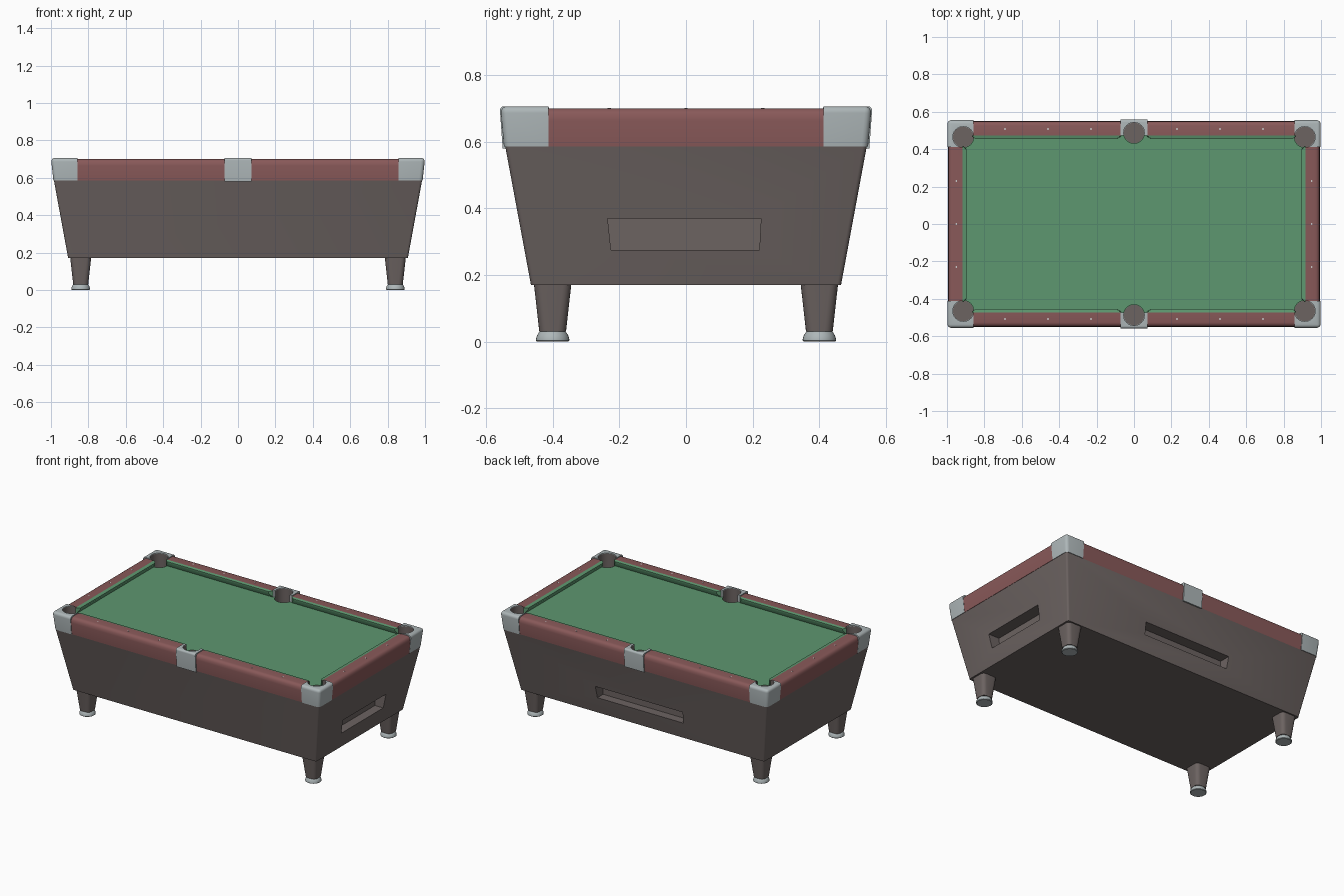
import bpy, bmesh, math
from mathutils import Matrix

if "Cube" in bpy.data.objects:
    bpy.data.objects.remove(bpy.data.objects["Cube"])

HX, HY = 0.917, 0.472        # half size of the playing area
BED = 0.66                   # height of the cloth
POCKETS = [(sx * 0.913, sy * 0.465) for sx in (-1, 1) for sy in (-1, 1)] + [(0, -0.487), (0, 0.487)]
R = 0.056


def material(name, rgb):
    m = bpy.data.materials.new(name)
    m.diffuse_color = (*rgb, 1)
    m.use_nodes = True
    m.node_tree.nodes["Principled BSDF"].inputs["Base Color"].default_value = m.diffuse_color
    return m


DARK = material("dark_laminate", (0.15, 0.125, 0.12))
WOOD = material("red_wood", (0.25, 0.10, 0.10))
FELT = material("green_cloth", (0.11, 0.31, 0.16))
METAL = material("pale_metal", (0.42, 0.47, 0.48))
WHITE = material("white_inlay", (0.85, 0.85, 0.85))


def finish(name, bm, mat=None, mirror="", cutters=()):
    bmesh.ops.recalc_face_normals(bm, faces=bm.faces)
    me = bpy.data.meshes.new(name)
    bm.to_mesh(me)
    bm.free()
    ob = bpy.data.objects.new(name, me)
    bpy.context.collection.objects.link(ob)
    if mat:
        me.materials.append(mat)
    for c in cutters:
        b = ob.modifiers.new("cut", 'BOOLEAN')
        b.operation, b.object, b.solver = 'DIFFERENCE', c, 'EXACT'
    if mirror:
        m = ob.modifiers.new("mirror", 'MIRROR')
        m.use_axis = ("x" in mirror, "y" in mirror, False)
        m.use_mirror_merge = False
    return ob


def block(bm, low, high):
    """Tapered box: low and high are (x0, x1, y0, y1, z)."""
    rings = [[bm.verts.new((r[i], r[j], r[4])) for i, j in ((0, 2), (1, 2), (1, 3), (0, 3))]
             for r in (low, high)]
    bm.faces.new(rings[0][::-1])
    bm.faces.new(rings[1])
    for i in range(4):
        k = (i + 1) % 4
        bm.faces.new((rings[0][i], rings[0][k], rings[1][k], rings[1][i]))
    return bm


def bevel(bm, test, offset, segments):
    edges = [e for e in bm.edges if test(*[v.co for v in e.verts])]
    bmesh.ops.bevel(bm, geom=edges, offset=offset, segments=segments, profile=0.5, affect='EDGES')
    return bm


def upright(a, b):
    return abs(a.z - b.z) > 0.02


def cylinder(bm, x, y, z0, z1, r, n=40):
    bmesh.ops.create_cone(bm, cap_ends=True, segments=n, radius1=r, radius2=r, depth=z1 - z0,
                          matrix=Matrix.Translation((x, y, (z0 + z1) / 2)))


def sweep(points, along_x):
    """Prism from (distance, height, start, end) points."""
    bm = bmesh.new()
    ends = []
    for k in (2, 3):
        ends.append([bm.verts.new((p[k], p[0], p[1]) if along_x else (p[0], p[k], p[1])) for p in points])
        bm.faces.new(ends[-1])
    n = len(points)
    for i in range(n):
        j = (i + 1) % n
        bm.faces.new((ends[0][i], ends[0][j], ends[1][j], ends[1][i]))
    return bm


# helper cutters
bm = bmesh.new()
for x, y in POCKETS:
    cylinder(bm, x, y, 0.592, 0.8, R)
pocket_cut = finish("pocket_cutter", bm)
play_cut = finish("play_cutter", block(bmesh.new(), (-HX, HX, -HY, HY, 0.5), (-HX, HX, -HY, HY, 0.8)))
end_cut = finish("end_slot_cutter", block(bmesh.new(), (0.865, 1.1, -0.225, 0.22, 0.275),
                                          (0.865, 1.1, -0.235, 0.225, 0.37)))
side_cut = finish("side_slot_cutter", block(bmesh.new(), (-0.32, 0.32, 0.425, 0.7, 0.28),
                                            (-0.325, 0.325, 0.425, 0.7, 0.36)))
cutters = [pocket_cut, play_cut, end_cut, side_cut]

# cabinet with two ball return slots
bm = block(bmesh.new(), (-0.908, 0.908, -0.465, 0.465, 0.17), (-0.984, 0.984, -0.542, 0.542, 0.585))
finish("cabinet", bevel(bm, upright, 0.012, 3), DARK, cutters=(end_cut, side_cut))

# cloth bed
bm = block(bmesh.new(), (-HX, HX, -HY, HY, 0.585), (-HX, HX, -HY, HY, BED))
finish("bed", bm, FELT, cutters=(pocket_cut,))


# wooden rails
def rail_profile(inner, outer, a, b):
    pts = [(inner, 0.585), (outer - 0.008, 0.585), (outer, 0.665), (outer - 0.002, 0.683),
           (outer - 0.008, 0.693), (outer - 0.015, 0.698), (outer - 0.025, 0.70), (inner, 0.70)]
    return [(d, z, a, b) for d, z in pts]


finish("long_rails", sweep(rail_profile(HY, 0.55, 0.07, 0.86), True), WOOD, "xy", (pocket_cut,))
finish("end_rails", sweep(rail_profile(HX, 0.994, -0.415, 0.415), False), WOOD, "x", (pocket_cut,))


# cushions with angled ends
def cushion_profile(h, w, back, nose):
    return [(h, 0.70, *back), (h - w, 0.696, *nose), (h - w, 0.686, *nose),
            (h - 0.004, BED, *back), (h, BED, *back)]


finish("long_cushions", sweep(cushion_profile(HY, 0.017, (0.07, 0.866), (0.092, 0.848)), True), FELT, "xy")
finish("end_cushions", sweep(cushion_profile(HX, 0.022, (-0.418, 0.418), (-0.398, 0.398)), False), FELT, "x")

# corner castings, rounded on the outer edges
bm = block(bmesh.new(), (0.858, 0.987, 0.413, 0.546, 0.585), (0.858, 1.0, 0.413, 0.557, 0.706))
bevel(bm, lambda a, b: (a.x > 0.95 and b.x > 0.95 and (a.z + b.z > 1.4 or a.y + b.y > 1.0)) or
      (a.y > 0.5 and b.y > 0.5 and a.z + b.z > 1.4), 0.02, 4)
finish("corner_castings", bm, METAL, "xy", (play_cut, pocket_cut))

# side castings
bm = block(bmesh.new(), (-0.072, 0.072, HY, 0.55, 0.58), (-0.072, 0.072, HY, 0.559, 0.706))
bevel(bm, lambda a, b: a.y > 0.5 and b.y > 0.5 and a.z + b.z > 1.4, 0.013, 4)
finish("side_castings", bm, METAL, "y", (pocket_cut,))

# pocket liners: cups that rise behind the rails and stop at the bed
bm = bmesh.new()
for px, py in POCKETS:
    low, high = [], []
    for i in range(40):
        t = math.tau * i / 40
        x, y = px + (R - 0.001) * math.cos(t), py + (R - 0.001) * math.sin(t)
        outside = abs(x) > HX or abs(y) > HY
        low.append(bm.verts.new((x, y, 0.593)))
        high.append(bm.verts.new((x, y, 0.702 if outside else BED)))
    bm.faces.new(low)
    for i in range(40):
        j = (i + 1) % 40
        bm.faces.new((low[i], low[j], high[j], high[i]))
liners = finish("pocket_liners", bm, DARK)
liners.data.flip_normals()

# sight markers on the rails
bm = bmesh.new()
for s in (-1, 1):
    for x in (0.23, 0.46, 0.69):
        for sx in (-1, 1):
            cylinder(bm, sx * x, s * 0.508, 0.698, 0.701, 0.005, 12)
    for y in (-0.23, 0, 0.23):
        cylinder(bm, s * 0.95, y, 0.698, 0.701, 0.005, 12)
finish("sight_markers", bm, WHITE)

# legs
bm = block(bmesh.new(), (0.801, 0.881, 0.36, 0.44, 0.03), (0.785, 0.897, 0.344, 0.456, 0.172))
finish("legs", bevel(bm, upright, 0.025, 5), DARK, "xy")

# round feet
bm = bmesh.new()
profile = [(0, 0), (0.046, 0), (0.05, 0.003), (0.05, 0.008), (0.047, 0.018), (0.042, 0.027), (0.036, 0.033), (0, 0.034)]
vs = [bm.verts.new((0.841 + r, 0.4, z)) for r, z in profile]
es = [bm.edges.new(p) for p in zip(vs, vs[1:])]
bmesh.ops.spin(bm, geom=vs + es, cent=(0.841, 0.4, 0), axis=(0, 0, 1), angle=math.tau, steps=32)
bmesh.ops.remove_doubles(bm, verts=bm.verts, dist=1e-5)
finish("feet", bm, METAL, "xy")

# apply modifiers, remove helpers, smooth the rounded parts
for c in cutters:
    c.hide_render = True
parts = [o for o in bpy.context.collection.objects if o not in cutters]
bpy.ops.object.select_all(action='DESELECT')
for o in parts:
    o.select_set(True)
bpy.context.view_layer.objects.active = parts[0]
bpy.ops.object.convert(target='MESH')
bpy.ops.object.shade_smooth_by_angle(angle=math.radians(35))
for c in cutters:
    bpy.data.objects.remove(c)
